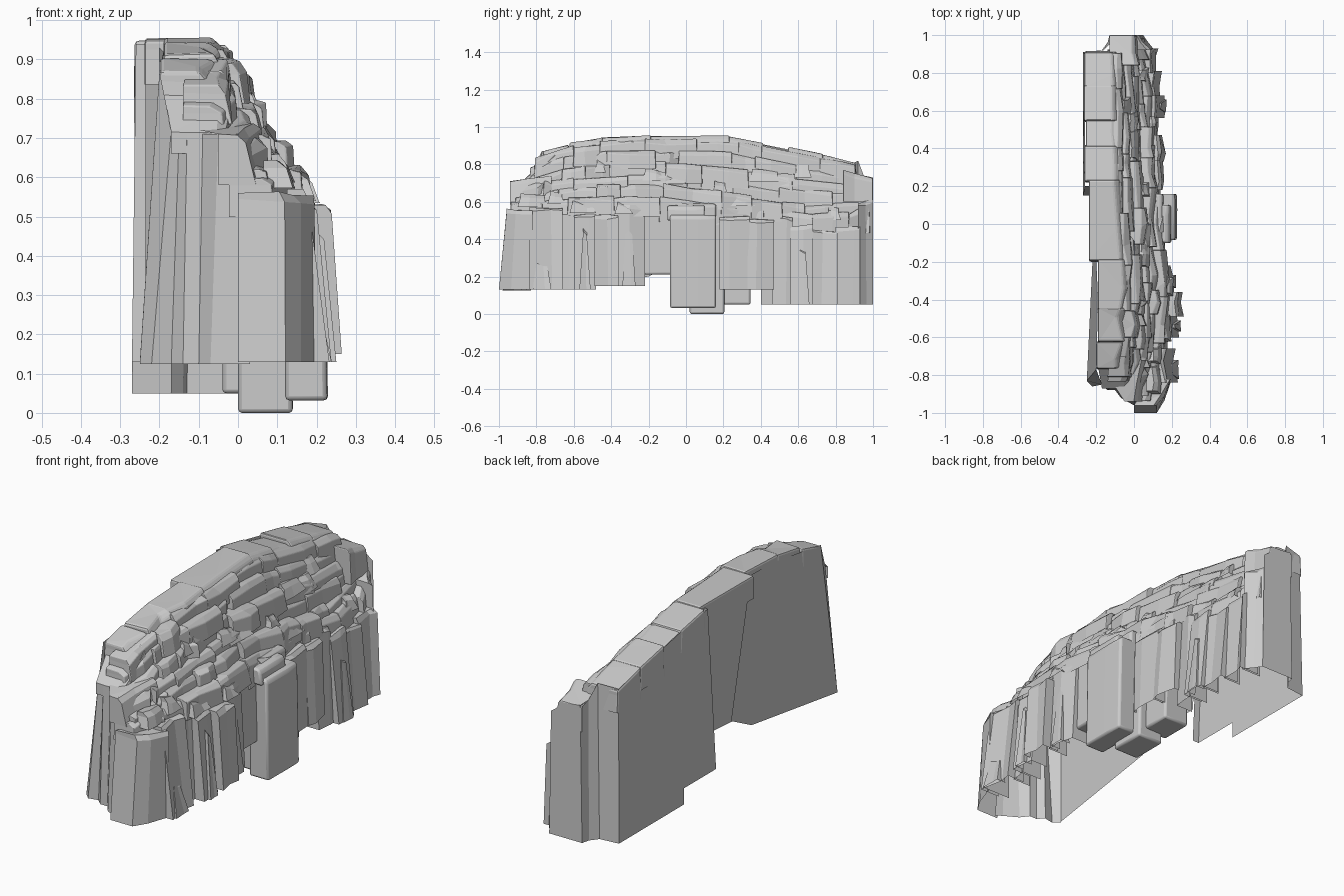
import bpy, random

if "Cube" in bpy.data.objects:
    bpy.data.objects.remove(bpy.data.objects["Cube"])

random.seed(7)


def lerp(a, b, t):
    return a + (b - a) * t


def curve(pts):
    """Piecewise linear function through (y, value) points."""
    def f(y):
        if y <= pts[0][0]:
            return pts[0][1]
        for (a, va), (b, vb) in zip(pts, pts[1:]):
            if y <= b:
                return lerp(va, vb, (y - a) / (b - a))
        return pts[-1][1]
    return f


# Guiding outlines along the length of the cliff
foot_x = curve([(-1, .11), (-.85, .18), (-.4, .21), (0, .20), (.4, .165), (.7, .145), (1, .06)])
crown_x = curve([(-.9, -.07), (-.6, -.03), (-.2, -.03), (0, -.06), (1, -.08)])
ledge_z = curve([(-1, .58), (-.1, .58), (.25, .52), (.6, .48), (.85, .48), (1, .58)])
ridge_z = curve([(-1, .68), (-.95, .74), (-.75, .89), (-.4, .945), (.25, .95), (.6, .875), (.9, .82), (1, .72)])


def make(name, verts, faces, soft=0):
    me = bpy.data.meshes.new(name)
    me.from_pydata(verts, [], faces)
    ob = bpy.data.objects.new(name, me)
    bpy.context.collection.objects.link(ob)
    if soft:
        m = ob.modifiers.new("rounding", 'BEVEL')
        m.width = soft
        m.segments = 2
        m.limit_method = 'ANGLE'
    return ob


def block(name, y, back, front, base, top, lean=.0, rough=.0, chamfer=.02, soft=0, closed=False, taper=(0, 0)):
    """Rock slab lofted from base, shoulder and top rings; pairs hold values at both y ends."""
    j = lambda s=1: random.uniform(-rough, rough) * s
    m = random.uniform(.3, .7)
    ym = lerp(y[0], y[1], m)
    fm = lerp(front[0], front[1], m) + j()
    outline = [(y[0], back[0], 0), (y[0], front[0] + j(.6), 0), (ym, fm, m),
               (y[1], front[1] + j(.6), 1), (y[1], back[1], 1)]
    verts, faces = [], []
    for level in range(3):
        for i, (py, px, t) in enumerate(outline):
            zt = lerp(top[0], top[1], t)
            z = (base, zt - chamfer, zt)[level]
            x = px
            if i in (1, 2, 3) and level:
                x -= lean + (chamfer if level == 2 else 0)
                x += j(.4)
                z += j(.5) if level == 1 else j(.3)
            if level:
                py += lerp(taper[0], -taper[1], t)
            verts.append((x, py + (j(.6) if level and i == 2 else 0), z))
    n = 5
    for level in range(2):
        for i in range(n if closed else n - 1):
            a, b = level * n + i, level * n + (i + 1) % n
            faces.append((a, b, b + n, a + n))
    faces += [(10, 11, 12), (10, 12, 14), (12, 13, 14)]
    if closed == "full":
        faces.append((4, 3, 2, 1, 0))
    return make(name, verts, faces, soft)


def ribbon(name, pts):
    """Wall strip; each point is (base x, y, z, top x, y, z)."""
    n = len(pts)
    verts = [p[:3] for p in pts] + [p[3:] for p in pts]
    return make(name, verts, [(i, i + 1, n + i + 1, n + i) for i in range(n - 1)])


# Flat back panels with stepped lower edges
make("back_panel_tall", [(-.27, .91, .05), (-.27, .40, .05), (-.27, .40, .13), (-.27, .15, .13),
                         (-.26, .20, .94), (-.26, .42, .905), (-.26, .90, .81)], [(0, 1, 2, 3, 4, 5, 6)])
ribbon("back_panel_step", [(-.27, .15, .13, -.26, .20, .94), (-.235, .15, .13, -.23, .20, .94)])
ribbon("back_panel_middle", [(-.235, .15, .30, -.235, .20, .94), (-.235, -.02, .29, -.235, -.17, .94),
                             (-.21, -.04, .28, -.20, -.19, .93)])
ribbon("back_panel_low", [(-.21, -.04, .28, -.20, -.19, .93), (-.22, -.20, .20, -.19, -.4, .92),
                          (-.25, -.83, .13, -.20, -.77, .87)])

# Folded end walls
ribbon("front_end_wall", [(-.25, -.83, .125, -.20, -.77, .87), (-.22, -.86, .125, -.17, -.85, .72),
                          (-.17, -.85, .125, -.15, -.84, .71), (-.14, -.88, .125, -.13, -.87, .71),
                          (-.10, -.88, .125, -.09, -.87, .71), (-.07, -.92, .125, -.05, -.92, .71),
                          (0, -.96, .125, 0, -.93, .71), (.03, -.98, .125, .03, -.93, .60)])
ribbon("rear_end_wall", [(.05, 1, .05, .04, 1, .66), (-.05, 1, .05, -.04, 1, .72), (-.13, 1, .05, -.12, 1, .73),
                         (-.14, .96, .05, -.13, .95, .74), (-.17, .92, .05, -.16, .92, .82),
                         (-.27, .91, .05, -.26, .90, .81)])

# Columns: y0, y1, front x, base, top, lean
columns = [(-1, -.82, .13, .13, .56, .0), (-.84, -.66, .225, .13, .57, .05), (-.67, -.59, .18, .13, .55, .02),
           (-.60, -.48, .23, .13, .53, .04), (-.49, -.36, .265, .15, .53, .02), (-.37, -.22, .20, .15, .58, .02),
           (.18, .34, .145, .13, .52, .01), (.33, .47, .155, .13, .51, .02), (.46, .57, .13, .05, .53, .02),
           (.56, .68, .155, .05, .46, .04), (.67, .81, .145, .05, .45, .03), (.80, .93, .12, .05, .46, .02),
           (.92, 1, .07, .05, .59, .02)]
for i, (a, b, x, z0, z1, lean) in enumerate(columns):
    fx, back, taper = (x, x), (x - .10, x - .10), (0, 0)
    if i == 0:
        fx, back, taper = (x, x + .07), (0, .08), (.04, 0)
    if i == len(columns) - 1:
        fx, back = (x + .03, x - .02), (0, 0)
    block(f"column_{i + 1}", (a, b), back, fx, z0, (z1, z1 + random.uniform(-.02, .02)), lean,
          .018, .015, 0, False, taper)

# Pointed shards leaning on the columns
for i, (a, b, x, z0, z1) in enumerate([(-.82, -.72, .235, .13, .29), (-.57, -.51, .25, .13, .46),
                                       (-.34, -.27, .22, .15, .5), (.59, .66, .17, .05, .36)]):
    block(f"shard_{i + 1}", (a, b), (x - .05, x - .05), (x, x), z0, (z1, z1 - .02), .03, .006, .02,
          0, False, (.02, .02))

# Rounded central pillars that reach the ground
for i, (a, b, x0, x1, z0, z1) in enumerate([(-.24, .16, .06, .165, .21, .59), (-.085, .16, .12, .228, .032, .53),
                                            (.02, .205, 0, .14, 0, .50), (.18, .345, -.04, .10, .05, .50),
                                            (-.10, .10, .1, .20, .50, .58)]):
    ob = block(f"pillar_{i + 1}", (a, b), (x0, x0), (x1, x1), z0, (z1, z1), .01, .002, .015, .022, "full")
    bpy.context.view_layer.objects.active = ob
    ob.select_set(True)
    bpy.ops.object.shade_smooth_by_angle()
    ob.select_set(False)

# Long stepped strata climbing from the ledge to the crown
LEVELS = 6
for lv in range(LEVELS):
    t = (lv + .7) / LEVELS
    y, end = lerp(-.955, -.80, t), lerp(.99, .90, t)
    k = 0
    while y < end - .01:
        nxt = y + random.uniform(.12, .32)
        if end - nxt < .10:
            nxt = end
        wild = .022 if y < -.1 else .012
        dx, dz = random.uniform(-.018, .022), random.uniform(-.012, .012)
        fx = [lerp(foot_x(v) - .015, crown_x(v) + .01, t) + dx for v in (y, nxt)]
        top = [lerp(ledge_z(v), ridge_z(v), t) + dz for v in (y, nxt)]
        block(f"stratum_{lv + 1}_{k + 1}", (y - .004, nxt + .004), [max(v - .12, -.14) for v in fx], fx,
              min(top) - .10, top, .012, wild, .02, .004, False, (.004, .004))
        y, k = nxt, k + 1

# Loose chunks on the ledges
for i in range(14):
    y = -.80 + i * .12 + random.uniform(-.03, .03)
    t = random.uniform(.05, .8)
    w = random.uniform(.04, .09)
    x = lerp(foot_x(y), crown_x(y), t) + .008
    z = lerp(ledge_z(y), ridge_z(y), t) + .005
    block(f"chunk_{i + 1}", (y - w, y + w), (x - .07, x - .07), (x, x), z - .07,
          (z, z - random.uniform(0, .03)), .02, .012, .02, 0, False, (.015, .015))

# Shoulders closing the two ends
block("front_shoulder", (-.94, -.72), (-.05, -.19), (.05, .08), .58, (.71, .74), .03, .01, .02)
block("front_shoulder_back", (-.87, -.70), (-.17, -.20), (-.02, 0), .66, (.715, .87), .02, .01, .02)
block("rear_shoulder", (.84, 1), (-.13, -.13), (.03, .02), .60, (.77, .725), .01, .008, .02, .006)

# Crown slabs along the ridge: y0, y1, back x, height offset
for i, (a, b, x, lift) in enumerate([(-.77, -.62, -.20, -.005), (-.63, -.44, -.19, .004), (-.46, -.18, -.19, .008),
                                     (-.20, .24, -.238, .004), (.22, .42, -.263, 0), (.40, .56, -.255, -.012),
                                     (.54, .74, -.265, .006), (.72, .915, -.263, 0)]):
    block(f"crown_{i + 1}", (a, b), (x, x), (crown_x(a), crown_x(b)), min(ridge_z(a), ridge_z(b)) - .11,
          (ridge_z(a) + lift, ridge_z(b) + lift), .015, .016 if i < 3 else .005, .025, .01, True, (.006, .006))
